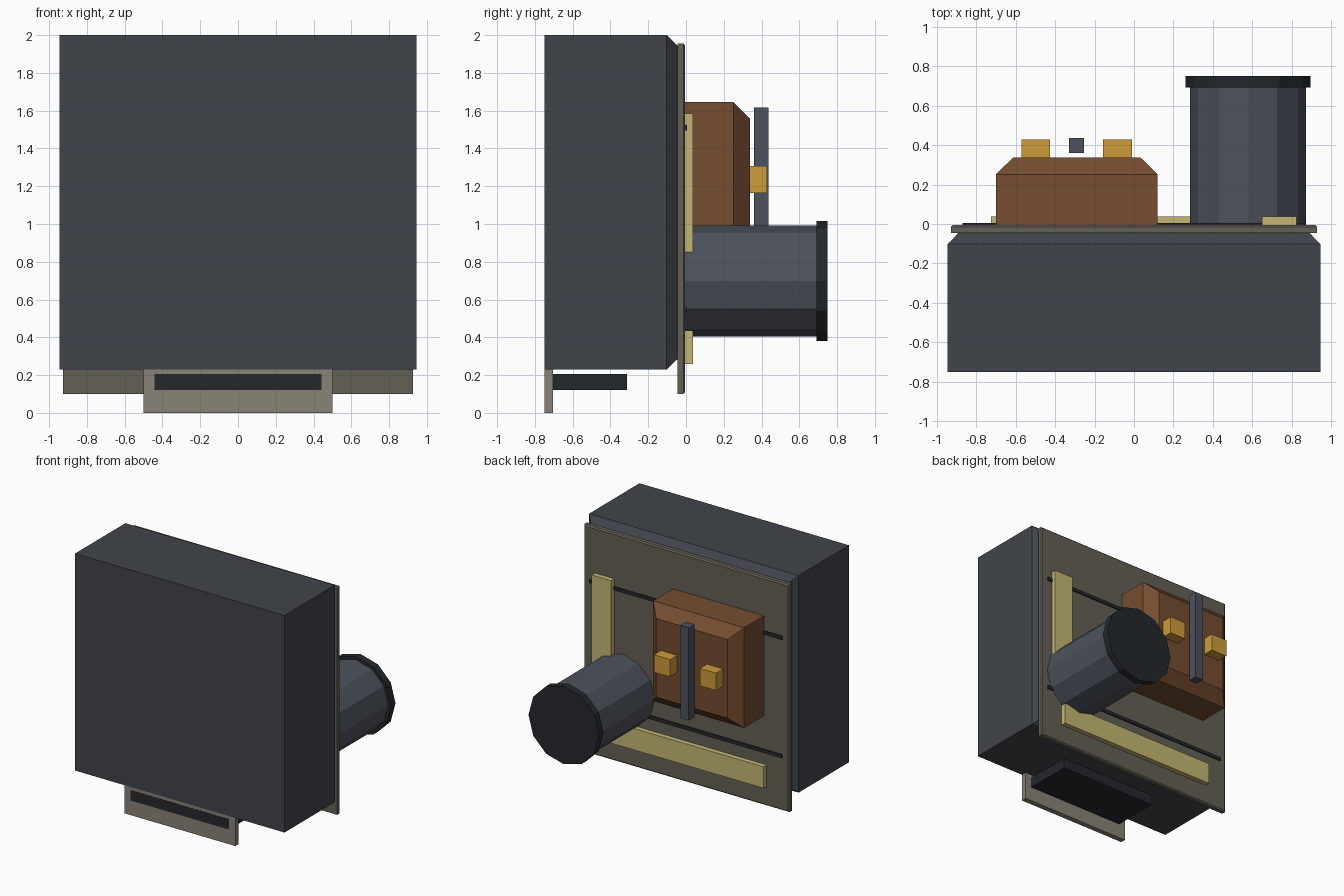
import bpy, bmesh, math
from mathutils import Matrix

if "Cube" in bpy.data.objects:
    bpy.data.objects.remove(bpy.data.objects["Cube"])


def material(name, rgb):
    # 0-255 screen colour to linear diffuse colour
    m = bpy.data.materials.new(name)
    m.diffuse_color = (*[(c / 255) ** 2.2 for c in rgb], 1)
    m.use_nodes = True
    m.node_tree.nodes["Principled BSDF"].inputs["Base Color"].default_value = m.diffuse_color
    return m


CASE = material("slate", (66, 70, 76))
PLATE = material("olive_grey", (100, 96, 86))
FOOT = material("warm_grey", (136, 130, 119))
DARK = material("near_black", (40, 44, 48))
BROWN = material("brown", (116, 78, 52))
GOLD = material("gold", (205, 155, 60))
STRIP = material("pale_yellow", (196, 182, 115))
STEEL = material("blue_grey", (78, 83, 92))


def finish(name, bm, mat):
    bmesh.ops.recalc_face_normals(bm, faces=bm.faces)
    me = bpy.data.meshes.new(name)
    bm.to_mesh(me)
    bm.free()
    me.materials.append(mat)
    ob = bpy.data.objects.new(name, me)
    bpy.context.collection.objects.link(ob)
    return ob


def block(name, x, y, z, mat, taper=0, inset=0):
    """Box from ranges; taper adds a tapered cap of that depth inside the back end."""
    bm = bmesh.new()
    rings = [(y[0], 0), (y[1] - taper, 0)]
    if taper:
        rings.append((y[1], inset))
    loops = []
    for yy, i in rings:
        loops.append([bm.verts.new(p) for p in (
            (x[0] + i, yy, z[0] + i), (x[1] - i, yy, z[0] + i),
            (x[1] - i, yy, z[1] - i), (x[0] + i, yy, z[1] - i))])
    bm.faces.new(loops[0])
    bm.faces.new(loops[-1])
    for a, b in zip(loops, loops[1:]):
        for k in range(4):
            n = (k + 1) % 4
            bm.faces.new((a[k], a[n], b[n], b[k]))
    return finish(name, bm, mat)


def drum(name, r, y, mat, cx=0.578, cz=0.698):
    """Twelve-sided cylinder along y."""
    bm = bmesh.new()
    mtx = Matrix.Translation((cx, (y[0] + y[1]) / 2, cz)) @ Matrix.Rotation(math.pi / 2, 4, 'X')
    bmesh.ops.create_cone(bm, cap_ends=True, segments=12, radius1=r, radius2=r,
                          depth=y[1] - y[0], matrix=mtx)
    return finish(name, bm, mat)


# Main housing with tapered back, front foot plate and slot tray
block("housing", (-0.945, 0.945), (-0.75, -0.04), (0.23, 2.0), CASE, 0.062, 0.06)
block("foot_plate", (-0.5, 0.5), (-0.749, -0.705), (0, 0.64), FOOT)
block("slot_tray", (-0.443, 0.443), (-0.75, -0.312), (0.12, 0.205), DARK)

# Back panel with two dark seams
block("back_panel", (-0.927, 0.927), (-0.045, -0.004), (0.1, 1.955), PLATE, 0.01, 0.01)
for i, z in enumerate((0.545, 1.51)):
    block(f"panel_seam_{i}", (-0.87, 0.87), (-0.015, 0.006), (z - 0.014, z + 0.014), DARK)

# Yellow strips
block("vertical_strip", (0.65, 0.825), (-0.01, 0.037), (0.7, 1.585), STRIP)
block("horizontal_strip", (-0.725, 0.725), (-0.01, 0.037), (0.26, 0.435), STRIP)

# Brown box with gold blocks and upright bar
block("brown_box", (-0.7, 0.12), (-0.01, 0.338), (0.828, 1.645), BROWN, 0.086, 0.088)
for i, x in enumerate((-0.498, -0.083)):
    block(f"gold_block_{i}", (x - 0.073, x + 0.073), (0.33, 0.428), (1.165, 1.307), GOLD)
block("upright_bar", (-0.33, -0.254), (0.361, 0.436), (0.86, 1.616), STEEL)

# Barrel and end flange
drum("barrel", 0.293, (-0.01, 0.7), STEEL)
drum("barrel_flange", 0.318, (0.692, 0.75), DARK)
